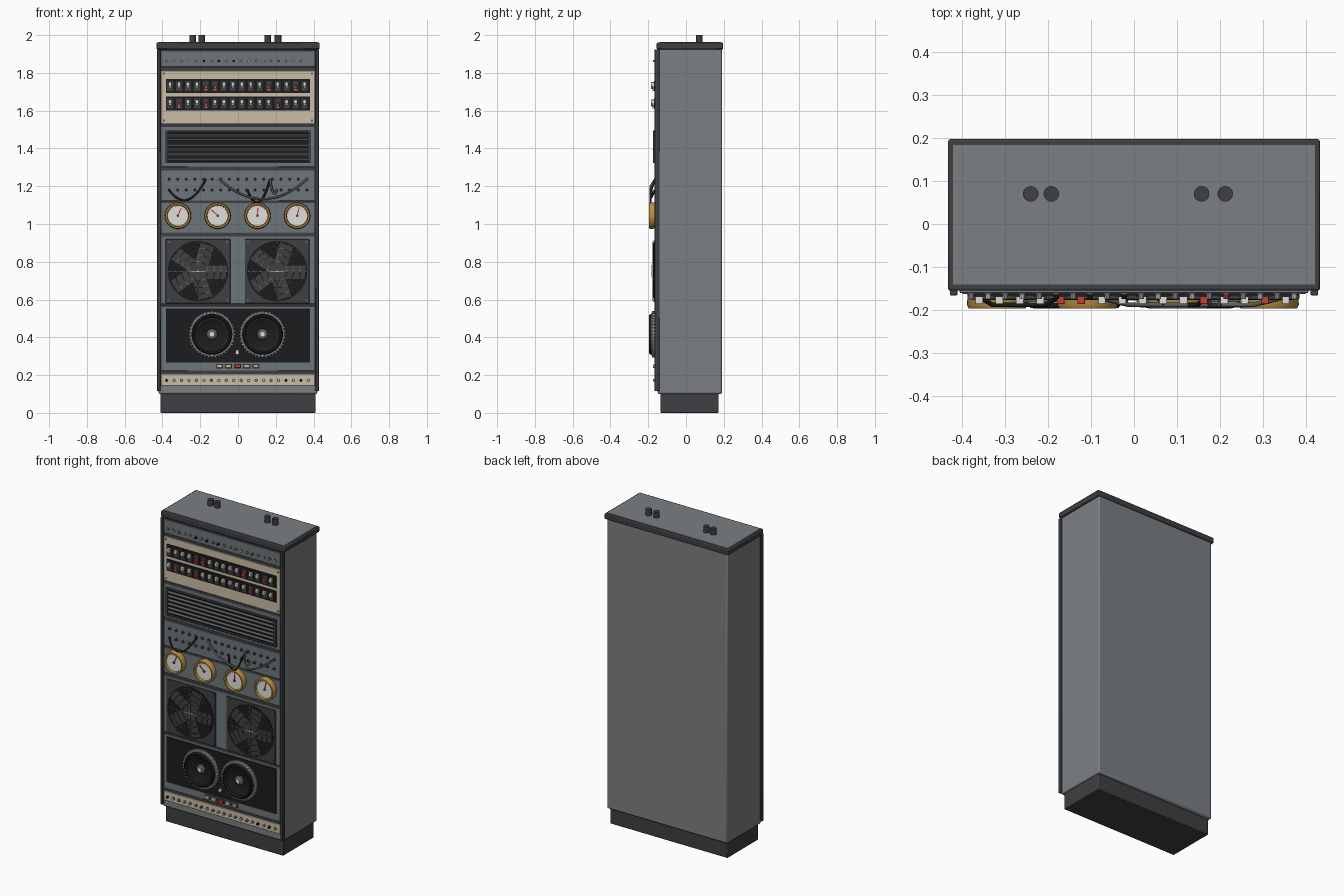
import bpy, bmesh, math
from mathutils import Vector, Matrix

cube = bpy.data.objects.get("Cube")
if cube:
    bpy.data.objects.remove(cube, do_unlink=True)

COLOURS = {
    "steel_grey": (0.20, 0.215, 0.225), "panel_grey": (0.155, 0.18, 0.195),
    "charcoal": (0.05, 0.05, 0.055), "black": (0.012, 0.012, 0.013),
    "cream": (0.60, 0.51, 0.38), "brass": (0.50, 0.27, 0.05),
    "white": (0.75, 0.74, 0.70), "silver": (0.38, 0.39, 0.40),
    "red": (0.55, 0.05, 0.03), "mid_grey": (0.11, 0.115, 0.12),
}
mats = {}
for name, rgb in COLOURS.items():
    m = bpy.data.materials.new(name)
    m.use_nodes = True
    m.diffuse_color = (*rgb, 1)
    m.node_tree.nodes["Principled BSDF"].inputs["Base Color"].default_value = (*rgb, 1)
    mats[name] = m

parts = {}


def part(name, colour, bevel=0):
    """Mesh under construction for a named, single-colour part."""
    if name not in parts:
        parts[name] = (bmesh.new(), colour, bevel)
    return parts[name][0]


def box(bm, x, y, z, turn=None):
    """Box from (min, max) pairs, optionally turned by a matrix."""
    size = [b - a for a, b in (x, y, z)]
    mid = Vector([(a + b) / 2 for a, b in (x, y, z)])
    mat = Matrix.Translation(mid) @ Matrix.Diagonal((*size, 1))
    bmesh.ops.create_cube(bm, size=1, matrix=turn @ mat if turn else mat)


def lathe(bm, profile, cx, cz, n=32, closed=False):
    """Revolve (radius, y) points around a front-to-back axis."""
    rings = []
    for r, y in profile:
        if r == 0:
            rings.append([bm.verts.new((cx, y, cz))] * n)
        else:
            rings.append([bm.verts.new((cx + r * math.cos(a), y, cz + r * math.sin(a)))
                          for a in (math.tau * i / n for i in range(n))])
    pairs = list(zip(rings, rings[1:])) + ([(rings[-1], rings[0])] if closed else [])
    for a, b in pairs:
        for i in range(n):
            j = (i + 1) % n
            bm.faces.new(list(dict.fromkeys((a[i], a[j], b[j], b[i]))))


def knob(bm, x, z, r, back, front, n=12):
    lathe(bm, [(0, back), (r, back), (r, front), (0, front)], x, z, n)


def ring(bm, x, z, r, w, back, front, n=40):
    lathe(bm, [(r - w, back), (r, back), (r, front), (r - w, front)], x, z, n, True)


def spin(x, z, angle):
    return Matrix.Translation((x, 0, z)) @ Matrix.Rotation(angle, 4, 'Y')


# Cabinet shell
box(part("cabinet_body", "steel_grey", 0.008), (-.42, .42), (-.15, .19), (.10, 1.93))
box(part("plinth", "charcoal", 0.004), (-.41, .41), (-.135, .172), (0, .105))
box(part("top_cap", "charcoal", 0.005), (-.432, .432), (-.155, .197), (1.925, 1.96))
box(part("top_plate", "steel_grey"), (-.42, .42), (-.141, .184), (1.956, 1.963))
box(part("rack_backing", "charcoal"), (-.41, .41), (-.153, -.148), (.145, 1.925))
for s in (-1, 1):
    box(part("side_rails", "charcoal", 0.003), sorted((s * .41, s * .428)), (-.166, -.14), (.115, 1.925))
bm = part("top_connectors", "charcoal")
for x in (-.24, -.192, .157, .212):
    bmesh.ops.create_cone(bm, cap_ends=True, segments=20, radius1=.018, radius2=.018, depth=.045,
                          matrix=Matrix.Translation((x, .07, 1.9775)))

# Rack panels with screws in the corners
PANELS = [("lamp_panel", "panel_grey", 1.832, 1.918), ("switch_panel", "cream", 1.532, 1.812),
          ("vent_panel", "panel_grey", 1.302, 1.518), ("patch_panel", "panel_grey", 1.122, 1.284),
          ("gauge_panel", "panel_grey", .952, 1.112), ("fan_panel", "panel_grey", .577, .935),
          ("speaker_panel", "panel_grey", .222, .565), ("lower_lamp_panel", "cream", .145, .204)]
for name, colour, z0, z1 in PANELS:
    box(part(name, colour, 0.002), (-.405, .405), (-.160, -.15), (z0, z1))
for x in (-.392, .392):
    for z in (1.548, 1.796):
        knob(part("panel_screws", "mid_grey"), x, z, .006, -.158, -.163, 8)

# Rows of small lamps, with a few dark and red ones
for row, z in enumerate((1.863, .172)):
    for i in range(20):
        x = -.378 + i * .0395
        odd = (i * 7 + row * 3) % 20
        colour = "black" if odd in (3, 9, 15) else "red" if odd == 5 else "white" if i % 2 else "silver"
        knob(part("lamp_sockets", "mid_grey"), x, z, .0095, -.158, -.164)
        knob(part("lamps_" + colour, colour), x, z, .0065, -.160, -.174, 10)

# Two banks of toggle switches
for z0, z1, reds in ((1.693, 1.768, (4, 5, 11, 14)), (1.602, 1.674, (1, 4, 12))):
    box(part("switch_strips", "black"), (-.382, .382), (-.166, -.155), (z0, z1))
    mid = (z0 + z1) / 2
    for i in range(16):
        x, down = -.36 + i * .0475, i in reds
        z = mid + (-.011 if down else .005)
        box(part("switch_bezels", "charcoal"), (x - .015, x + .015), (-.170, -.16), (mid - .026, mid + .026))
        key = part("red_switches", "red", .002) if down else part("white_switches", "white", .002)
        box(key, (x - .009, x + .009), (-.186, -.165), (z - .006, z + .015))
        box(part("switch_stems", "silver"), (x - .007, x + .007), (-.178, -.165), (z - .016, z - .004))

# Louvred vent
box(part("vent_opening", "black"), (-.384, .384), (-.164, -.155), (1.322, 1.494))
bm = part("vent_frame", "charcoal", .002)
for z in (1.322, 1.486):
    box(bm, (-.384, .384), (-.175, -.16), (z, z + .010))
for x in (-.384, .370):
    box(bm, (x, x + .014), (-.175, -.16), (1.322, 1.494))
for i in range(6):
    tilt = Matrix.Translation((0, -.168, 1.346 + i * .0248)) @ Matrix.Rotation(.5, 4, 'X')
    box(part("vent_slats", "mid_grey"), (-.370, .370), (-.007, .007), (-.004, .004), tilt)

# Patch bay sockets
for z in (1.237, 1.18):
    for i in range(17):
        x = -.365 + i * .0456
        ring(part("jack_rims", "mid_grey"), x, z, .011, .004, -.158, -.165, 14)
        knob(part("jack_holes", "black"), x, z, .008, -.158, -.163, 10)


# Hanging patch leads
def lead(name, colour, x0, z0, x1, z1, low):
    cu = bpy.data.curves.new(name, 'CURVE')
    cu.dimensions, cu.bevel_depth, cu.bevel_resolution = '3D', .0055, 2
    sp = cu.splines.new('POLY')
    steps = 16
    sp.points.add(steps)
    sag = (z0 + z1) / 2 - low
    for i, p in enumerate(sp.points):
        t = i / steps
        bow = 4 * t * (1 - t)
        p.co = (x0 + (x1 - x0) * t, -.164 - .024 * min(1, bow * 1.6), z0 + (z1 - z0) * t - sag * bow, 1)
    cu.materials.append(mats[colour])
    bpy.context.collection.objects.link(bpy.data.objects.new(name, cu))


lead("lead_left", "black", -.365, 1.18, -.17, 1.237, 1.128)
lead("lead_centre", "black", .05, 1.18, .17, 1.237, 1.115)
lead("lead_long", "mid_grey", -.10, 1.237, .365, 1.237, 1.132)
lead("lead_short", "mid_grey", .17, 1.237, .205, 1.18, 1.165)

# Dial gauges
for x, angle in ((-.318, .4), (-.108, -.8), (.103, .05), (.313, .25)):
    lathe(part("gauge_rims", "brass"), [(.058, -.155), (.068, -.155), (.070, -.188), (.066, -.196),
                                      (.058, -.196), (.055, -.182)], x, 1.044, 40, True)
    knob(part("gauge_faces", "white"), x, 1.044, .057, -.158, -.182, 40)
    turn = spin(x, 1.044, angle)
    box(part("gauge_needles", "red"), (-.003, .003), (-.186, -.183), (-.008, .044), turn)
    knob(part("gauge_hubs", "charcoal"), x, 1.044, .007, -.18, -.188)
    for k in range(-4, 5):
        box(part("gauge_ticks", "mid_grey"), (-.001, .001), (-.1835, -.181), (.046, .053),
            spin(x, 1.044, k * .3))

# Cooling fans
for x in (-.212, .207):
    z = .75
    box(part("fan_plates", "charcoal", .003), (x - .171, x + .171), (-.167, -.155), (z - .17, z + .17))
    knob(part("fan_wells", "black"), x, z, .160, -.16, -.169, 48)
    for k in range(5):
        box(part("fan_blades", "charcoal"), (-.036, .036), (-.173, -.170), (.04, .148),
            spin(x, z, k * math.tau / 5 + .3) @ Matrix.Rotation(.04, 4, 'Z'))
    knob(part("fan_hubs", "charcoal"), x, z, .045, -.165, -.175, 28)
    for r in (.055, .09, .125, .155):
        ring(part("fan_grille_rings", "mid_grey"), x, z, r, .005, -.177, -.181)
    for k in range(4):
        turn = spin(x, z, k * math.pi / 2)
        box(part("fan_grille_bars", "mid_grey"), (-.003, .003), (-.181, -.177), (0, .158), turn)
        box(part("fan_cross", "white"), (-.003, .003), (-.183, -.179), (0, .034), turn)
        for s in (-1, 1):
            knob(part("fan_screws", "mid_grey"), x + .155 * (1 if k % 2 else -1), z + .155 * s,
                 .007, -.16, -.170 - .0005 * k, 8)

# Twin loudspeakers
box(part("speaker_baffle", "black"), (-.382, .382), (-.166, -.155), (.268, .552))
for x in (-.138, .130):
    z = .416
    lathe(part("speaker_rims", "silver"), [(.104, -.16), (.120, -.16), (.120, -.176), (.114, -.182),
                                           (.104, -.182)], x, z, 48, True)
    lathe(part("speaker_cones", "black"), [(.108, -.165), (.108, -.186), (.102, -.195), (.094, -.196),
                                           (.086, -.188), (.080, -.184), (.032, -.168), (0, -.168)], x, z, 48)
    ring(part("cone_ridges", "charcoal"), x, z, .086, .004, -.180, -.190)
    lathe(part("dust_caps", "mid_grey"), [(.030, -.166), (.028, -.176), (.018, -.184), (0, -.187)], x, z, 24)
    knob(part("cap_centres", "white"), x, z, .012, -.18, -.189, 16)
    for k in range(40):
        a = k * math.tau / 40
        knob(part("rim_studs", "silver"), x + .119 * math.cos(a), z + .119 * math.sin(a),
             .005, -.16, -.181, 6)
knob(part("speaker_lamp", "white"), -.004, .318, .010, -.16, -.178, 12)
box(part("speaker_lamp_stem", "silver"), (-.010, .002), (-.172, -.16), (.318, .334))

# Push buttons
for i, colour in enumerate(("cream", "cream", "red", "cream", "silver")):
    x = -.098 + i * .048
    box(part("button_bezels", "charcoal"), (x - .019, x + .019), (-.164, -.155), (.234, .260))
    box(part("buttons_" + colour, colour, .002), (x - .015, x + .015), (-.176, -.16), (.238, .256))

# Turn every part into an object, then shade
bpy.ops.object.select_all(action='DESELECT')
for name, (bm, colour, bevel) in parts.items():
    bmesh.ops.recalc_face_normals(bm, faces=bm.faces)
    me = bpy.data.meshes.new(name)
    bm.to_mesh(me)
    bm.free()
    me.materials.append(mats[colour])
    ob = bpy.data.objects.new(name, me)
    bpy.context.collection.objects.link(ob)
    if bevel:
        mod = ob.modifiers.new("bevel", 'BEVEL')
        mod.width, mod.segments = bevel, 2
    ob.select_set(True)
    bpy.context.view_layer.objects.active = ob
bpy.ops.object.shade_smooth_by_angle(angle=math.radians(35))
